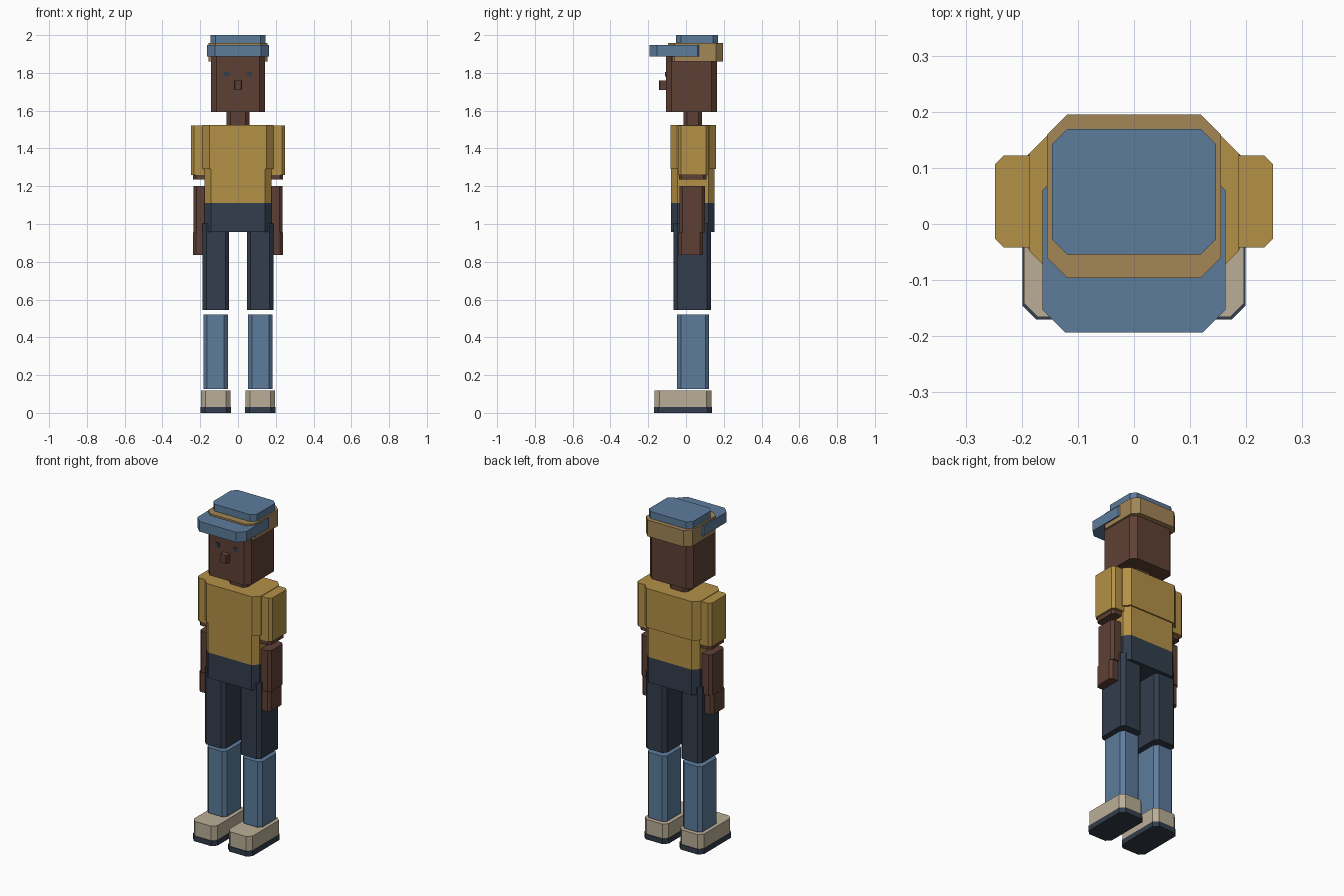
import bpy
import bmesh

cube = bpy.data.objects.get("Cube")
if cube:
    bpy.data.objects.remove(cube, do_unlink=True)


def material(name, srgb):
    """Flat material from display colour values (0-255), stored as linear."""
    rgb = [((c / 255 + 0.055) / 1.055) ** 2.4 for c in srgb]
    mat = bpy.data.materials.new(name)
    mat.use_nodes = True
    mat.diffuse_color = (*rgb, 1)
    shader = next(n for n in mat.node_tree.nodes if n.type == "BSDF_PRINCIPLED")
    shader.inputs["Base Color"].default_value = (*rgb, 1)
    return mat


blue = material("denim blue", (93, 124, 156))
navy = material("dark navy", (50, 61, 76))
yellow = material("mustard yellow", (179, 145, 70))
tan = material("cap band tan", (163, 134, 86))
skin = material("brown skin", (95, 64, 53))
beige = material("shoe beige", (186, 174, 150))


def block(name, mat, x, y, z, cut=0.0):
    """Upright prism over the given ranges, its four corners cut at 45 degrees."""
    (x0, x1), (y0, y1), (z0, z1) = sorted(x), y, z
    if cut:
        outline = [(x0 + cut, y0), (x1 - cut, y0), (x1, y0 + cut), (x1, y1 - cut),
                   (x1 - cut, y1), (x0 + cut, y1), (x0, y1 - cut), (x0, y0 + cut)]
    else:
        outline = [(x0, y0), (x1, y0), (x1, y1), (x0, y1)]
    bm = bmesh.new()
    base = bm.faces.new([bm.verts.new((px, py, z0)) for px, py in outline])
    top = bmesh.ops.extrude_face_region(bm, geom=[base])["geom"]
    verts = [v for v in top if isinstance(v, bmesh.types.BMVert)]
    bmesh.ops.translate(bm, verts=verts, vec=(0, 0, z1 - z0))
    bmesh.ops.recalc_face_normals(bm, faces=bm.faces)
    mesh = bpy.data.meshes.new(name)
    bm.to_mesh(mesh)
    bm.free()
    mesh.materials.append(mat)
    obj = bpy.data.objects.new(name, mesh)
    bpy.context.collection.objects.link(obj)
    return obj


def centred(name, mat, half, y, z, cut=0.0):
    block(name, mat, (-half, half), y, z, cut)


def pair(name, mat, x, y, z, cut=0.0):
    for side, s in (("left", 1), ("right", -1)):
        block(f"{side}_{name}", mat, (s * x[0], s * x[1]), y, z, cut)


# Cap
centred("cap_crown", blue, 0.146, (-0.054, 0.169), (1.90, 2.0), 0.027)
centred("cap_band", tan, 0.155, (-0.096, 0.195), (1.86, 1.958), 0.036)
centred("cap_brim", blue, 0.163, (-0.193, 0.10), (1.887, 1.948), 0.04)

# Head
centred("head", skin, 0.144, (-0.107, 0.165), (1.593, 1.93), 0.03)
centred("nose", skin, 0.022, (-0.142, -0.09), (1.71, 1.76), 0.005)
pair("eye", navy, (0.048, 0.073), (-0.111, -0.105), (1.78, 1.806))
centred("neck", skin, 0.06, (-0.014, 0.086), (1.51, 1.60), 0.02)

# Torso
centred("chest", yellow, 0.187, (-0.083, 0.16), (1.29, 1.525), 0.035)
centred("waist", yellow, 0.177, (-0.079, 0.152), (1.11, 1.29), 0.033)
centred("hips", navy, 0.177, (-0.079, 0.152), (0.958, 1.11), 0.033)

# Arms
pair("sleeve", yellow, (0.13, 0.248), (-0.042, 0.122), (1.26, 1.522), 0.016)
pair("upper_arm", skin, (0.14, 0.238), (-0.038, 0.108), (1.235, 1.27), 0.015)
pair("forearm", skin, (0.14, 0.236), (-0.034, 0.1), (0.955, 1.2), 0.015)
pair("hand", skin, (0.14, 0.238), (-0.04, 0.09), (0.837, 0.955), 0.015)

# Legs
pair("thigh", navy, (0.047, 0.188), (-0.065, 0.132), (0.545, 1.003), 0.02)
pair("shin", blue, (0.053, 0.183), (-0.047, 0.122), (0.126, 0.52), 0.02)

# Shoes
pair("shoe", beige, (0.039, 0.196), (-0.166, 0.134), (0.03, 0.118), 0.025)
pair("sole", navy, (0.036, 0.199), (-0.17, 0.138), (0.0, 0.031), 0.025)
